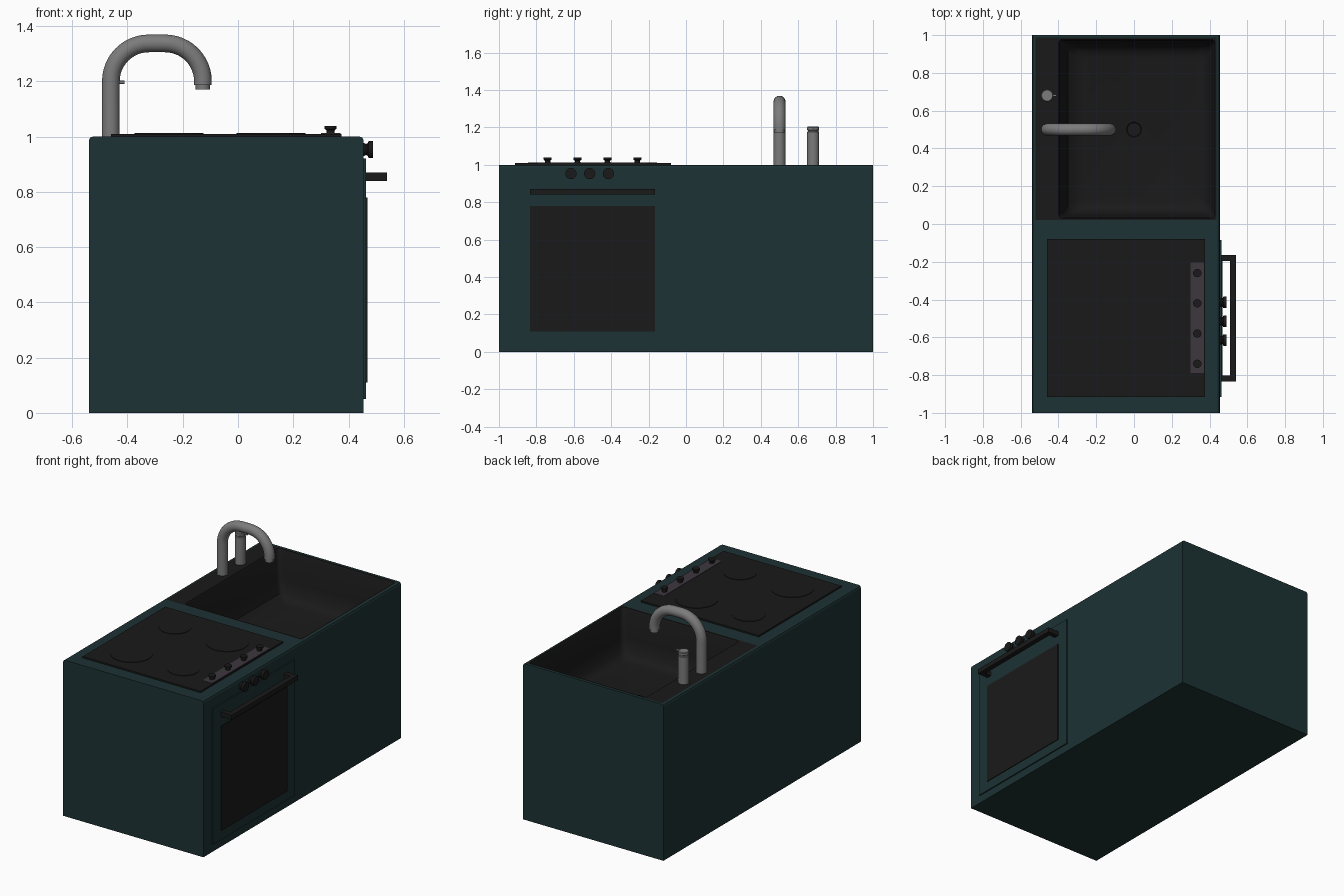
import bpy, bmesh, math
from mathutils import Vector

if "Cube" in bpy.data.objects:
    bpy.data.objects.remove(bpy.data.objects["Cube"])


def material(name, rgb):
    m = bpy.data.materials.new(name)
    m.diffuse_color = (*rgb, 1)
    m.use_nodes = True
    m.node_tree.nodes["Principled BSDF"].inputs["Base Color"].default_value = m.diffuse_color
    return m


TEAL = material("dark_teal", (0.012, 0.032, 0.034))
BLACK = material("black", (0.010, 0.010, 0.010))
STRIP = material("strip_grey", (0.045, 0.038, 0.048))
STEEL = material("steel", (0.2, 0.2, 0.2))


def finish(name, bm, mat, smooth=True):
    bmesh.ops.recalc_face_normals(bm, faces=bm.faces)
    me = bpy.data.meshes.new(name)
    bm.to_mesh(me)
    bm.free()
    ob = bpy.data.objects.new(name, me)
    bpy.context.collection.objects.link(ob)
    if mat:
        me.materials.append(mat)
    if smooth:
        bpy.context.view_layer.objects.active = ob
        ob.select_set(True)
        bpy.ops.object.shade_smooth_by_angle(angle=math.radians(35))
        ob.select_set(False)
    return ob


def box(name, lo, hi, mat):
    bm = bmesh.new()
    bmesh.ops.create_cube(bm, size=1)
    for v in bm.verts:
        v.co = [l + (c + 0.5) * (h - l) for c, l, h in zip(v.co, lo, hi)]
    return finish(name, bm, mat, False)


def lathe(name, origin, profile, mat, axis="Z", n=32):
    """Turn (radius, height) pairs about an axis through origin."""
    bm = bmesh.new()
    rings = []
    for r, h in profile:
        ring = []
        for i in range(n):
            a = 2 * math.pi * i / n
            c, s = r * math.cos(a), r * math.sin(a)
            p = Vector((c, s, h)) if axis == "Z" else Vector((h, c, s))
            ring.append(bm.verts.new(Vector(origin) + p))
        rings.append(ring)
    for a, b in zip(rings, rings[1:]):
        for i in range(n):
            bm.faces.new((a[i], a[(i + 1) % n], b[(i + 1) % n], b[i]))
    bm.faces.new(rings[0])
    bm.faces.new(rings[-1])
    return finish(name, bm, mat)


# cabinet: chamfered along its two long top edges, pocket cut for the sink
cabinet = box("cabinet", (-0.54, -1, 0), (0.455, 1, 1), TEAL)
bm = bmesh.new()
bm.from_mesh(cabinet.data)
edges = [e for e in bm.edges if all(v.co.z > 0.9 for v in e.verts)
         and abs(e.verts[0].co.x - e.verts[1].co.x) < 0.01]
bmesh.ops.bevel(bm, geom=edges, offset=0.015, segments=2, profile=0.5, affect="EDGES")
bm.to_mesh(cabinet.data)
bm.free()
cutter = box("sink_cutter", (-0.522, 0.02, 0.65), (0.437, 0.987, 1.2), None)
cutter.hide_render = True
cutter.hide_set(True)
cut = cabinet.modifiers.new("sink_pocket", "BOOLEAN")
cut.operation = "DIFFERENCE"
cut.object = cutter
cut.solver = "EXACT"


# sink: rounded-rectangle loops from the flat ledge down to the basin floor
def rounded_loop(bm, x0, x1, y0, y1, r, z, k=6):
    out = []
    for cx, cy, start in ((x1 - r, y1 - r, 0), (x0 + r, y1 - r, 90),
                          (x0 + r, y0 + r, 180), (x1 - r, y0 + r, 270)):
        for i in range(k + 1):
            a = math.radians(start + 90 * i / k)
            out.append(bm.verts.new((cx + r * math.cos(a), cy + r * math.sin(a), z)))
    return out


bm = bmesh.new()
loops = [rounded_loop(bm, *v) for v in (
    (-0.522, 0.437, 0.02, 0.987, 0.001, 1.0),
    (-0.40, 0.43, 0.03, 0.977, 0.02, 1.0),
    (-0.395, 0.425, 0.035, 0.972, 0.02, 0.99),
    (-0.375, 0.415, 0.045, 0.96, 0.03, 0.82),
    (-0.35, 0.40, 0.06, 0.945, 0.04, 0.74),
    (-0.31, 0.375, 0.085, 0.92, 0.04, 0.71),
    (-0.26, 0.34, 0.12, 0.885, 0.04, 0.70))]
for a, b in zip(loops, loops[1:]):
    for i in range(len(a)):
        j = (i + 1) % len(a)
        bm.faces.new((a[i], a[j], b[j], b[i]))
bm.faces.new(loops[-1])
sink = finish("sink", bm, BLACK)
if sink.data.polygons[-1].normal.z < 0:
    sink.data.flip_normals()
lathe("drain", (0, 0.5, 0.70), [(0.05, 0), (0.05, 0.005), (0.04, 0.005), (0.036, 0.002)], BLACK)

# tap: swept pipe with two quarter bends
path = [(-0.46, 1.0)]
R = 0.137
for cx, a0 in ((-0.46 + R, 180), (-0.127 - R, 90)):
    for i in range(13):
        a = math.radians(a0 - 90 * i / 12)
        path.append((cx + R * math.cos(a), 1.2 + R * math.sin(a)))
path.append((-0.127, 1.187))
bm = bmesh.new()
rings = []
for i, (x, z) in enumerate(path):
    p, q = path[max(i - 1, 0)], path[min(i + 1, len(path) - 1)]
    t = Vector((q[0] - p[0], 0, q[1] - p[1])).normalized()
    side = Vector((0, 1, 0))
    up = t.cross(side)
    rings.append([bm.verts.new(Vector((x, 0.5, z)) + 0.032 * (
        side * math.cos(math.tau * k / 32) + up * math.sin(math.tau * k / 32))) for k in range(32)])
for a, b in zip(rings, rings[1:]):
    for k in range(32):
        bm.faces.new((a[k], a[(k + 1) % 32], b[(k + 1) % 32], b[k]))
bm.faces.new(rings[0])
bm.faces.new(rings[-1])
finish("tap_pipe", bm, STEEL)
lathe("tap_nozzle", (-0.127, 0.5, 0), [(0.026, 1.17), (0.026, 1.19)], STEEL)

# tap control post and lever
lathe("tap_control", (-0.46, 0.68, 0), [(0.032, 1.0), (0.032, 1.175), (0.029, 1.178),
      (0.029, 1.183), (0.032, 1.186), (0.032, 1.2), (0.029, 1.204)], STEEL)
lathe("tap_lever", (-0.46, 0.68, 1.196), [(0.006, 0.02), (0.006, 0.05)], STEEL, "X", 16)

# cooktop
box("cooktop_glass", (-0.46, -0.915, 0.995), (0.375, -0.08, 1.01), BLACK)
box("cooktop_control_strip", (0.30, -0.79, 1.0), (0.37, -0.205, 1.012), STRIP)
for i, (x, y, r) in enumerate(((-0.25, -0.72, 0.125), (-0.25, -0.28, 0.095),
                               (0.12, -0.72, 0.095), (0.12, -0.28, 0.125))):
    lathe(f"burner_{i}", (x, y, 1.008), [(r, 0), (r, 0.005)], BLACK, n=48)
for i in range(4):
    lathe(f"cooktop_knob_{i}", (0.335, -0.74 + 0.16 * i, 1.01),
          [(0.016, 0), (0.014, 0.008), (0.016, 0.014), (0.022, 0.018), (0.022, 0.028)], BLACK)

# oven
box("oven_door", (0.45, -0.915, 0.05), (0.463, -0.085, 0.92), TEAL)
box("oven_window", (0.455, -0.835, 0.11), (0.468, -0.165, 0.78), BLACK)
box("oven_handle_bar", (0.507, -0.835, 0.84), (0.54, -0.165, 0.87), BLACK)
for i, y in enumerate((-0.835, -0.197)):
    box(f"oven_handle_post_{i}", (0.46, y, 0.84), (0.515, y + 0.032, 0.87), BLACK)
for i in range(3):
    lathe(f"oven_knob_{i}", (0.455, -0.615 + 0.1 * i, 0.953),
          [(0.024, 0), (0.02, 0.008), (0.022, 0.014), (0.03, 0.018), (0.03, 0.034)], BLACK, "X")
